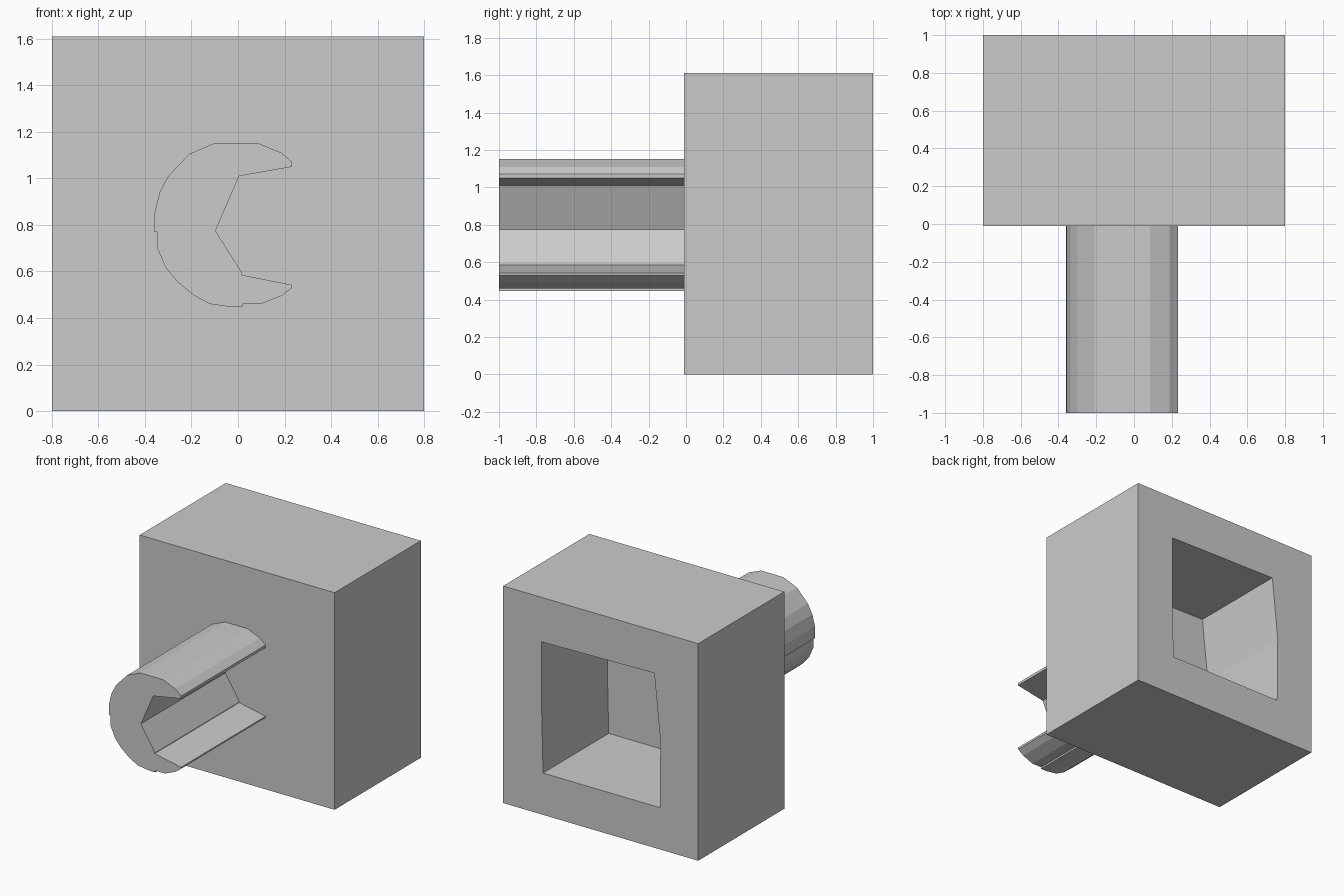
import bpy, bmesh

if "Cube" in bpy.data.objects:
    bpy.data.objects.remove(bpy.data.objects["Cube"])


def prism(name, profile, y0, y1):
    """Extrude an (x, z) outline along y into a flat-shaded solid."""
    bm = bmesh.new()
    face = bm.faces.new([bm.verts.new((x, y0, z)) for x, z in profile])
    new = bmesh.ops.extrude_face_region(bm, geom=[face])["geom"]
    verts = [g for g in new if isinstance(g, bmesh.types.BMVert)]
    bmesh.ops.translate(bm, verts=verts, vec=(0, y1 - y0, 0))
    bmesh.ops.recalc_face_normals(bm, faces=bm.faces)
    mesh = bpy.data.meshes.new(name)
    bm.to_mesh(mesh)
    bm.free()
    obj = bpy.data.objects.new(name, mesh)
    bpy.context.collection.objects.link(obj)
    return obj


# Main block
block = prism("block", [(-.8, 0), (.8, 0), (.8, 1.61), (-.8, 1.61)], -.01, 1)

# Slightly irregular blind pocket in the back
pocket = prism("pocket_cutter", [
    (.485, 1.28), (-.44, 1.295), (-.49, .81),
    (-.485, .31), (.473, .31), (.485, .80)], .23, 1.1)
pocket.hide_render = True
cut = block.modifiers.new("pocket", 'BOOLEAN')
cut.operation = 'DIFFERENCE'
cut.solver = 'EXACT'
cut.object = pocket
bpy.context.view_layer.objects.active = block
bpy.ops.object.modifier_apply(modifier=cut.name)
bpy.data.objects.remove(pocket)

# C-shaped socket stem on the front: slot first, then the faceted outside
slot = [(.233, 1.05), (.005, 1.01), (-.097, .775), (.017, .595),
        (.017, .585), (.233, .542)]
outside = [(.23, .528), (.187, .495), (.10, .46), (.02, .46), (.02, .447),
           (-.03, .447), (-.12, .46), (-.19, .497), (-.26, .555),
           (-.31, .615), (-.347, .70), (-.347, .77), (-.36, .77),
           (-.358, .855), (-.337, .94), (-.30, 1.01), (-.21, 1.105),
           (-.10, 1.152), (.085, 1.152), (.187, 1.11), (.233, 1.07)]
prism("socket_stem", slot + outside, -1, .01)
